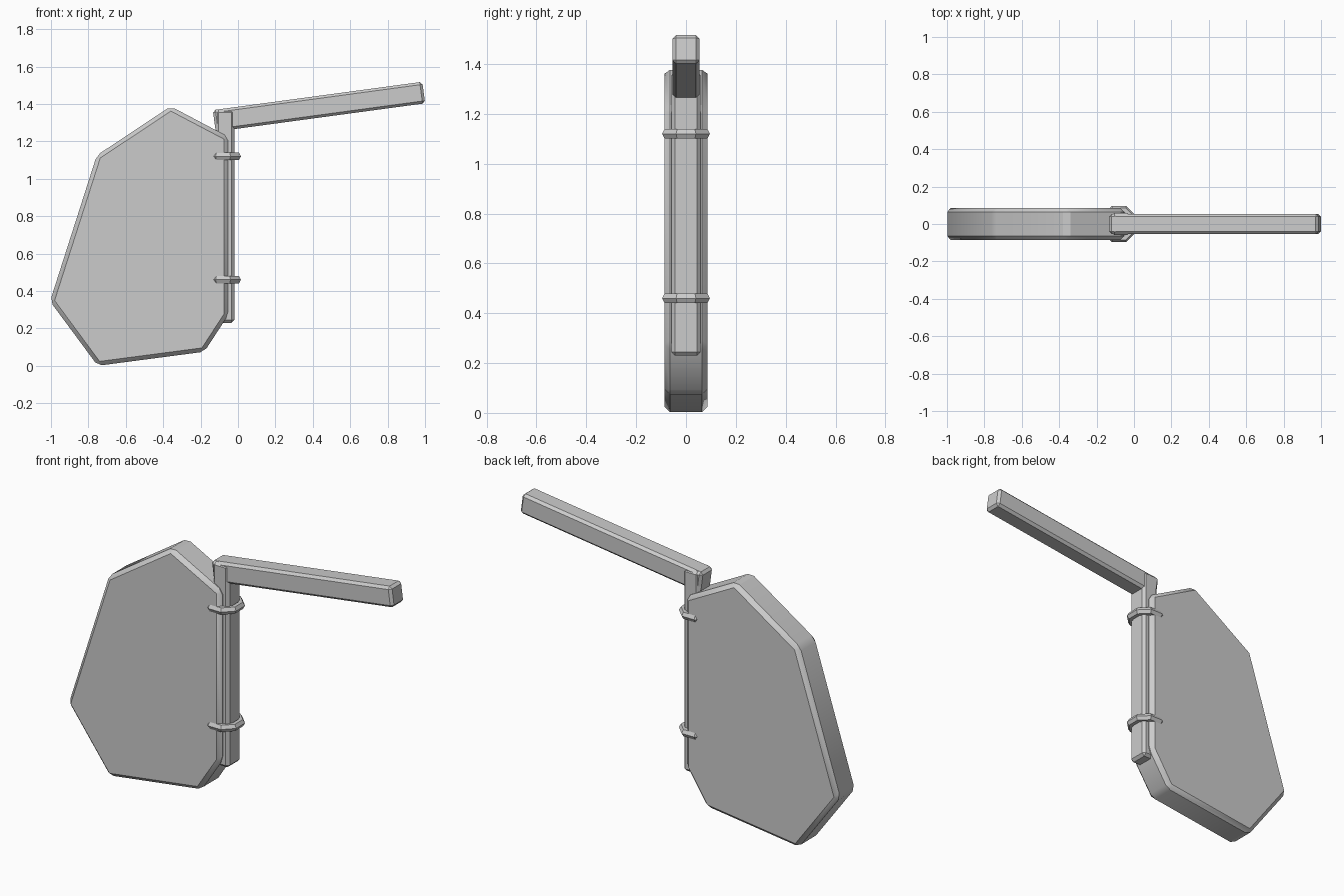
import bpy, bmesh, math
from mathutils import Matrix, Vector

cube = bpy.data.objects.get("Cube")
if cube:
    bpy.data.objects.remove(cube, do_unlink=True)

grey = bpy.data.materials.new("stone_grey")
grey.use_nodes = True
COLOUR = (0.6, 0.6, 0.6, 1)
grey.diffuse_color = COLOUR
grey.node_tree.nodes["Principled BSDF"].inputs["Base Color"].default_value = COLOUR


def finish(name, bm, bevel=0.0):
    """Chamfer every edge and turn the bmesh into a named object."""
    bmesh.ops.recalc_face_normals(bm, faces=bm.faces)
    if bevel:
        bmesh.ops.bevel(bm, geom=bm.edges[:], offset=bevel, segments=1, affect='EDGES')
    mesh = bpy.data.meshes.new(name)
    bm.to_mesh(mesh)
    bm.free()
    mesh.materials.append(grey)
    obj = bpy.data.objects.new(name, mesh)
    bpy.context.collection.objects.link(obj)
    bpy.ops.object.select_all(action='DESELECT')
    obj.select_set(True)
    bpy.context.view_layer.objects.active = obj
    bpy.ops.object.shade_smooth_by_angle(angle=math.radians(30))
    return obj


def slab(name, centre, size, bevel, tilt=0.0):
    bm = bmesh.new()
    place = (Matrix.Translation(centre) @ Matrix.Rotation(-tilt, 4, 'Y')
             @ Matrix.Diagonal((*size, 1)))
    bmesh.ops.create_cube(bm, size=1, matrix=place)
    return finish(name, bm, bevel)


def ring(name, centre, radius, thickness, sides=8, profile=6):
    bm = bmesh.new()
    loops = []
    for i in range(sides):
        a = math.tau * (i + 0.5) / sides
        loop = []
        for j in range(profile):
            b = math.tau * j / profile
            r = radius + thickness * math.cos(b)
            loop.append(bm.verts.new(Vector(centre) + Vector(
                (r * math.cos(a), r * math.sin(a), thickness * math.sin(b)))))
        loops.append(loop)
    for i in range(sides):
        here, there = loops[i], loops[(i + 1) % sides]
        for j in range(profile):
            k = (j + 1) % profile
            bm.faces.new((here[j], there[j], there[k], here[k]))
    return finish(name, bm)


# Blade: thick seven-sided plate with chamfered edges
outline = [(-1.005, 0.345), (-0.75, 0.0), (-0.18, 0.075), (-0.053, 0.27),
           (-0.053, 1.225), (-0.36, 1.387), (-0.755, 1.125)]
bm = bmesh.new()
face = bm.faces.new([bm.verts.new((x, -0.086, z)) for x, z in outline])
side = bmesh.ops.extrude_face_region(bm, geom=[face])
bmesh.ops.translate(bm, vec=(0, 0.172, 0),
                    verts=[v for v in side["geom"] if isinstance(v, bmesh.types.BMVert)])
finish("blade", bm, 0.022)

# Upright rod along the blade, and the tilted handle on top
slab("upright_rod", (-0.07, 0, 0.8), (0.1, 0.118, 1.14), 0.015)
slab("handle", (0.433, 0, 1.385), (1.13, 0.108, 0.116), 0.014, math.radians(7.7))

# Bands holding the rod to the blade
for name, z in (("upper_band", 1.12), ("lower_band", 0.46)):
    ring(name, (-0.08, 0, z), 0.082, 0.022)
